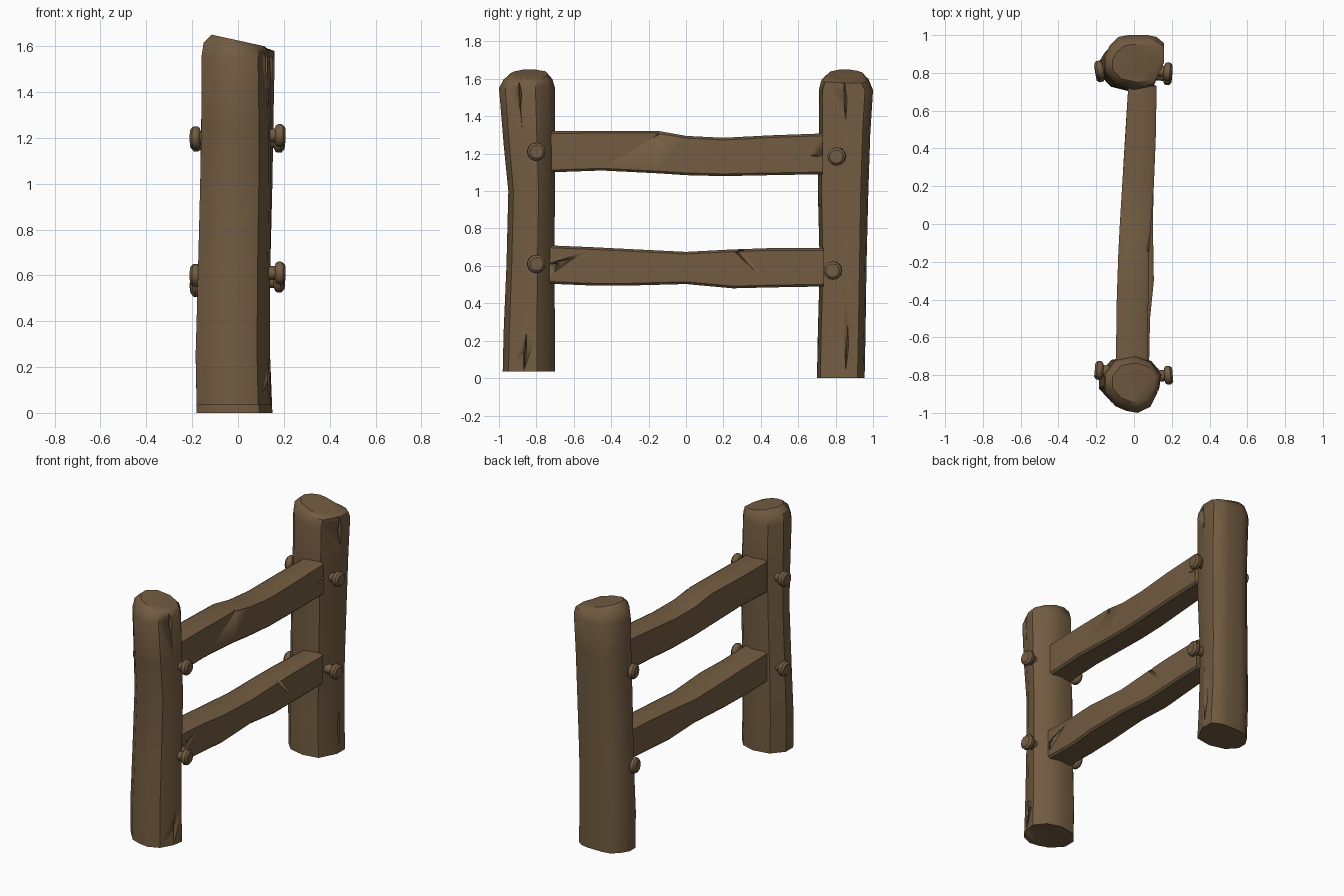
import bpy, bmesh, math
from mathutils import Matrix, Vector

if "Cube" in bpy.data.objects:
    bpy.data.objects.remove(bpy.data.objects["Cube"])

wood = bpy.data.materials.new("brown wood")
wood.diffuse_color = (0.171, 0.107, 0.053, 1)
wood.use_nodes = True
wood.node_tree.nodes["Principled BSDF"].inputs["Base Color"].default_value = wood.diffuse_color


def finish(name, bm, angle=35):
    bmesh.ops.recalc_face_normals(bm, faces=bm.faces)
    me = bpy.data.meshes.new(name)
    bm.to_mesh(me)
    bm.free()
    ob = bpy.data.objects.new(name, me)
    bpy.context.collection.objects.link(ob)
    me.materials.append(wood)
    bpy.ops.object.select_all(action='DESELECT')
    ob.select_set(True)
    bpy.context.view_layer.objects.active = ob
    bpy.ops.object.shade_smooth_by_angle(angle=math.radians(angle))
    return ob


def loft(rings):
    """Closed skin through rings of equal point count."""
    bm = bmesh.new()
    rows = [[bm.verts.new(p) for p in r] for r in rings]
    n = len(rows[0])
    for a, b in zip(rows, rows[1:]):
        for i in range(n):
            j = (i + 1) % n
            bm.faces.new((a[i], a[j], b[j], b[i]))
    bm.faces.new(rows[0])
    bm.faces.new(rows[-1])
    return bm


def carve(ob, cracks):
    """Cut tapered cracks: (centre, half sizes, tilt about x)."""
    for c, s, rot in cracks:
        bm = bmesh.new()
        bmesh.ops.create_uvsphere(bm, u_segments=4, v_segments=2, radius=1)
        m = Matrix.Translation(c) @ Matrix.Rotation(math.radians(rot), 4, 'X') @ Matrix.Diagonal((*s, 1))
        bmesh.ops.transform(bm, matrix=m, verts=bm.verts)
        cutter = finish("crack_cutter", bm)
        cutter.hide_render = True
        mod = ob.modifiers.new("crack", 'BOOLEAN')
        mod.operation, mod.solver, mod.object = 'DIFFERENCE', 'EXACT', cutter
        bpy.context.view_layer.objects.active = ob
        bpy.ops.object.modifier_apply(modifier=mod.name)
        bpy.data.objects.remove(cutter)


def post(name, shape, levels, cracks):
    # levels: z, x0, x1, y0, y1, slope of the ring along x
    rings = []
    for z, x0, x1, y0, y1, slope in levels:
        cx, cy, rx, ry = (x0 + x1) / 2, (y0 + y1) / 2, (x1 - x0) / 2, (y1 - y0) / 2
        rings.append([(cx + u * rx, cy + v * ry, z - slope * (u + 1) * rx) for u, v in shape])
    carve(finish(name, loft(rings)), cracks)


def rail(name, stations, cracks):
    # stations: y, x0, x1, z0, z1 with slightly worn corners
    rings = []
    for y, x0, x1, z0, z1 in stations:
        b, t = 0.012, 0.02
        rings.append([(x0 + b, y, z0), (x1 - b, y, z0), (x1, y, z0 + b), (x1, y, z1 - b),
                      (x1 - t, y, z1), (x0 + t, y, z1), (x0, y, z1 - b), (x0, y, z0 + b)])
    carve(finish(name, loft(rings)), cracks)


# Posts
front_shape = [(-1, .31), (-1, -.25), (-.6, -.76), (-.2, -.93), (.2, -1), (.65, -.78), (.93, -.2),
               (1, .3), (.65, .8), (.1, 1), (-.6, .86)]
post("front_post", front_shape, [
    (0.035, -.18, .145, -.98, -.70, 0), (0.25, -.185, .14, -.975, -.70, 0),
    (0.60, -.175, .14, -.96, -.705, 0), (1.00, -.165, .145, -.95, -.70, 0),
    (1.25, -.16, .145, -.975, -.70, 0), (1.55, -.16, .14, -1.0, -.70, 0),
    (1.615, -.15, .13, -.975, -.715, .10), (1.65, -.115, .115, -.945, -.735, .22)],
    [((.125, -.89, 1.52), (.05, .012, .09), 3), ((.13, -.86, .14), (.04, .009, .11), -4)])

back_shape = [(-.52, .93), (-.2, 1), (.45, 1), (.75, .93), (1, .7), (1, .03), (.65, -.86), (0, -1),
              (-.65, -.79), (-1, -.3), (-1, .2), (-.8, .62)]
post("back_post", back_shape, [
    (0.0, -.18, .15, .70, .955, 0), (0.25, -.185, .14, .705, .96, 0),
    (0.60, -.175, .14, .715, .965, 0), (1.00, -.165, .15, .705, .975, 0),
    (1.30, -.16, .155, .71, .985, 0), (1.54, -.16, .16, .71, 1.0, 0),
    (1.615, -.15, .16, .725, .975, .12), (1.65, -.115, .14, .75, .95, .25)],
    [((.16, .85, 1.49), (.04, .012, .12), 2), ((.145, .86, .17), (.03, .01, .14), -3)])

# Rails
rail("upper_rail", [
    (-.73, -.095, .07, 1.10, 1.32), (-.45, -.093, .075, 1.11, 1.322), (-.15, -.083, .08, 1.095, 1.322),
    (0, -.075, .09, 1.085, 1.295), (.2, -.063, .105, 1.08, 1.285), (.45, -.047, .115, 1.085, 1.298),
    (.73, -.03, .12, 1.09, 1.308)],
    [((.085, -.15, 1.30), (.03, .008, .05), -60), ((.12, .70, 1.19), (.02, .04, .008), 0)])
rail("lower_rail", [
    (-.74, -.095, .08, .505, .71), (-.5, -.09, .085, .495, .70), (-.3, -.085, .105, .495, .69),
    (0, -.075, .10, .503, .675), (.25, -.06, .105, .48, .688), (.45, -.048, .11, .485, .695),
    (.735, -.03, .115, .49, .695)],
    [((.08, -.71, .61), (.02, .04, .009), 0), ((.105, .29, .68), (.03, .03, .009), 10)])


# Pegs: lathed mushroom heads on both sides of the posts
def peg(name, x, y, z, side, tilt):
    profile = [(-.09, .03), (-.025, .03), (-.02, .044), (-.01, .05), (.008, .049), (.02, .036)]
    rings = [[(d, r * math.cos(a), r * math.sin(a)) for a in (math.tau * i / 12 for i in range(12))]
             for d, r in profile]
    bm = loft(rings)
    yaw = math.radians(tilt + (180 if side < 0 else 0))
    bmesh.ops.transform(bm, matrix=Matrix.Translation((x, y, z)) @ Matrix.Rotation(yaw, 4, 'Z'), verts=bm.verts)
    finish(name, bm, 40)


for name, x, y, z, side, tilt in [
        ("front_upper_right_peg", .185, -.80, 1.21, 1, 5), ("front_lower_right_peg", .185, -.80, .61, 1, 5),
        ("back_upper_right_peg", .182, .805, 1.185, 1, -5), ("back_lower_right_peg", .182, .785, .575, 1, -5),
        ("front_upper_left_peg", -.188, -.775, 1.20, -1, -5), ("front_lower_left_peg", -.188, -.775, .60, -1, -5),
        ("back_upper_left_peg", -.185, .815, 1.19, -1, 10), ("back_lower_left_peg", -.185, .80, .555, -1, 10)]:
    peg(name, x, y, z, side, tilt)
